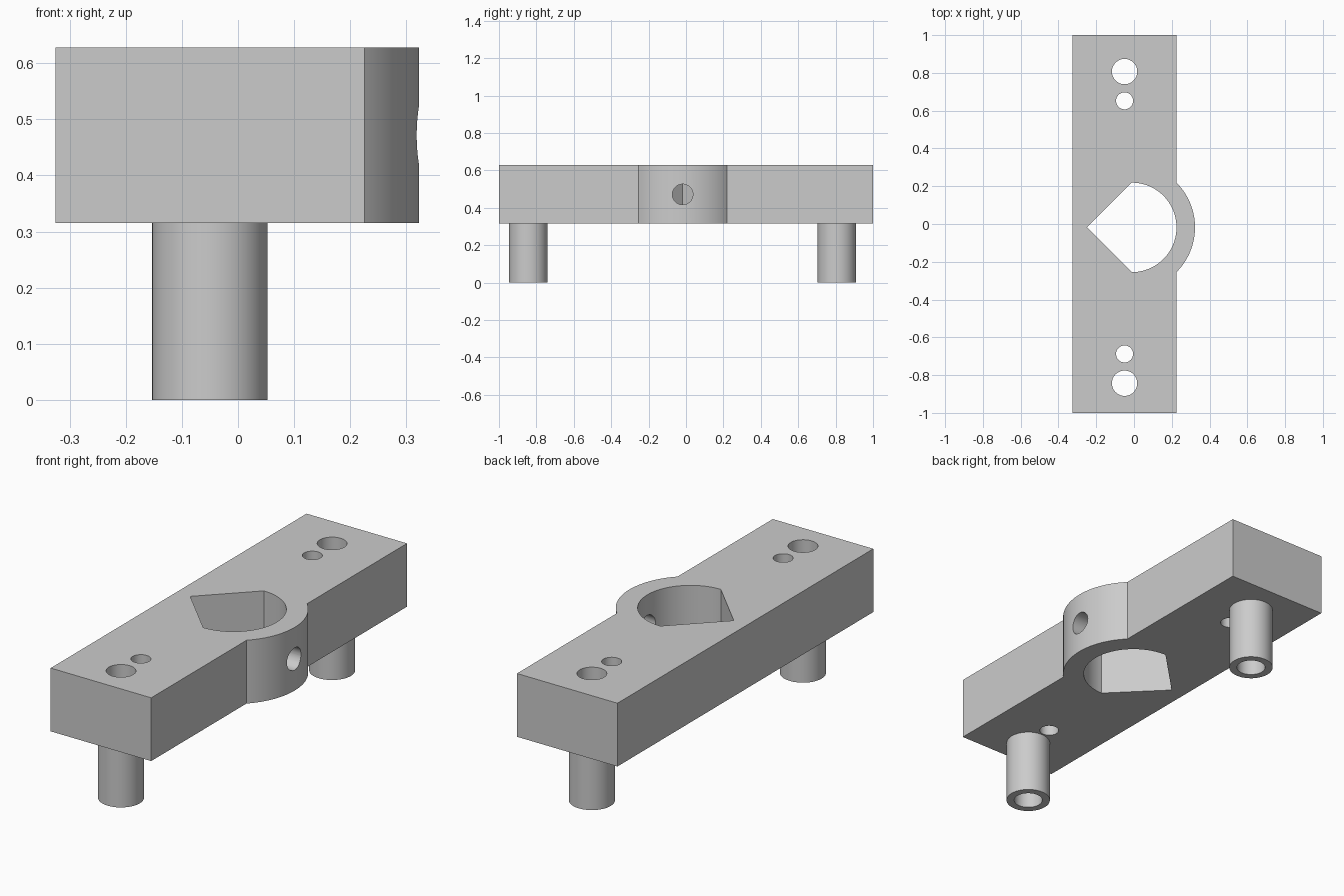
import bpy, bmesh, math
from mathutils import Matrix

cube = bpy.data.objects.get("Cube")
if cube:
    bpy.data.objects.remove(cube, do_unlink=True)

BOTTOM, TOP = 0.315, 0.628           # bar underside and upper face
LEFT, RIGHT = -0.325, 0.225          # bar sides
CX, CY = -0.012, -0.018              # centre of the clamp opening
BORE, COLLAR = 0.237, 0.335          # opening and collar radii
POST_X = -0.05

grey = bpy.data.materials.new("grey plastic")
grey.use_nodes = True
colour = (0.6, 0.6, 0.6, 1)
grey.diffuse_color = colour
grey.node_tree.nodes["Principled BSDF"].inputs["Base Color"].default_value = colour


def arc(radius, half_angle, steps=48):
    """Points around the opening centre, from -half_angle to +half_angle."""
    angles = [half_angle * (2 * i / steps - 1) for i in range(steps + 1)]
    return [(CX + radius * math.cos(a), CY + radius * math.sin(a)) for a in angles]


def prism(name, outline, z0, z1):
    bm = bmesh.new()
    face = bm.faces.new([bm.verts.new((x, y, z0)) for x, y in outline])
    grown = bmesh.ops.extrude_face_region(bm, geom=[face])["geom"]
    top = [v for v in grown if isinstance(v, bmesh.types.BMVert)]
    bmesh.ops.translate(bm, verts=top, vec=(0, 0, z1 - z0))
    bmesh.ops.recalc_face_normals(bm, faces=bm.faces)
    mesh = bpy.data.meshes.new(name)
    bm.to_mesh(mesh)
    bm.free()
    mesh.materials.append(grey)
    obj = bpy.data.objects.new(name, mesh)
    bpy.context.collection.objects.link(obj)
    return obj


def cylinder(name, x, y, radius, z0, z1, sides=48):
    ring = [math.tau * i / sides for i in range(sides)]
    return prism(name, [(x + radius * math.cos(a), y + radius * math.sin(a)) for a in ring], z0, z1)


def combine(body, tool, operation):
    mod = body.modifiers.new(tool.name, 'BOOLEAN')
    mod.operation, mod.solver, mod.object = operation, 'EXACT', tool
    bpy.context.view_layer.objects.active = body
    bpy.ops.object.modifier_apply(modifier=mod.name)
    bpy.data.objects.remove(tool, do_unlink=True)


# Bar with the rounded collar bulging from one side
collar = arc(COLLAR, math.acos((RIGHT - CX) / COLLAR))
body = prism("clamp_bar", [(LEFT, -1), (RIGHT, -1)] + collar + [(RIGHT, 1), (LEFT, 1)], BOTTOM, TOP)

# Hollow posts with a small screw hole beside each
for side in (-1, 1):
    post_y, screw_y = CY + side * 0.825, CY + side * 0.67
    combine(body, cylinder("post", POST_X, post_y, 0.103, 0, BOTTOM + 0.1), 'UNION')
    combine(body, cylinder("post_bore", POST_X, post_y, 0.067, -0.1, 1), 'DIFFERENCE')
    combine(body, cylinder("screw_hole", POST_X, screw_y, 0.045, 0.2, 1), 'DIFFERENCE')

# Opening: half round on one side, pointed on the other
opening = arc(BORE, math.pi / 2) + [(CX - BORE, CY)]
combine(body, prism("opening", opening, 0.2, 1), 'DIFFERENCE')

# Set screw hole through the collar wall
set_hole = cylinder("set_screw_hole", 0, 0, 0.055, 0.1, 0.5)
set_hole.data.transform(Matrix.Translation((0, CY, (BOTTOM + TOP) / 2)) @ Matrix.Rotation(math.pi / 2, 4, 'Y'))
combine(body, set_hole, 'DIFFERENCE')

bpy.ops.object.select_all(action='DESELECT')
body.select_set(True)
bpy.context.view_layer.objects.active = body
bpy.ops.object.shade_smooth_by_angle(angle=math.radians(30))
